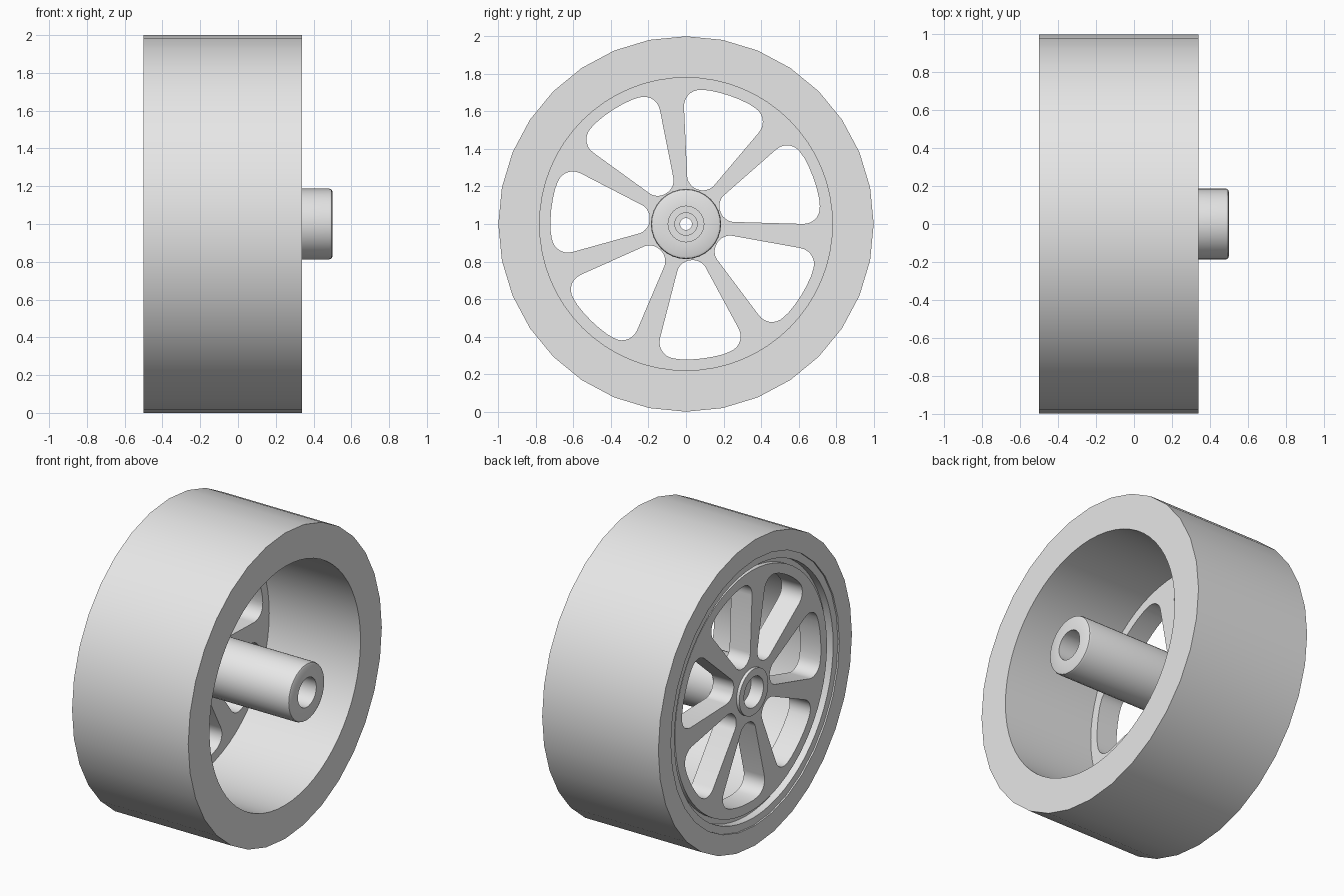
import bpy, bmesh
from math import radians, sin, cos, pi, tau
from mathutils import Vector, Matrix
from mathutils.geometry import interpolate_bezier

cube = bpy.data.objects.get("Cube")
if cube:
    bpy.data.objects.remove(cube, do_unlink=True)

# Single plain grey material
grey = bpy.data.materials.new("light_grey")
grey.use_nodes = True
color = (0.8, 0.8, 0.8, 1)
grey.diffuse_color = color
grey.node_tree.nodes["Principled BSDF"].inputs["Base Color"].default_value = color


def add_part(name, mesh):
    mesh.materials.clear()
    mesh.materials.append(grey)
    obj = bpy.data.objects.new(name, mesh)
    bpy.context.collection.objects.link(obj)
    bpy.ops.object.select_all(action="DESELECT")
    obj.select_set(True)
    bpy.context.view_layer.objects.active = obj
    bpy.ops.object.shade_smooth_by_angle(angle=radians(30))
    return obj


def lathe(name, profile, sides):
    """Revolve a closed (x, radius) profile around the wheel axle."""
    bm = bmesh.new()
    rings = []
    for i in range(sides):
        a = tau * i / sides
        rings.append([bm.verts.new((x, r * sin(a), 1 + r * cos(a))) for x, r in profile])
    count = len(profile)
    for i in range(sides):
        this, following = rings[i], rings[(i + 1) % sides]
        for j in range(count):
            k = (j + 1) % count
            bm.faces.new((this[j], this[k], following[k], following[j]))
    bmesh.ops.recalc_face_normals(bm, faces=bm.faces)
    mesh = bpy.data.meshes.new(name)
    bm.to_mesh(mesh)
    bm.free()
    return add_part(name, mesh)


def polar(r, a):
    return Vector((r * cos(a), r * sin(a), 0))


def circle(r, sides=64):
    return [polar(r, tau * i / sides) for i in range(sides)]


def window():
    """Outline of one opening between spokes, pointing along local X."""
    arc = [(polar(0.722, radians(a)), 0) for a in (-9, -4.5, 0, 4.5, 9)]
    corners = [(Vector((0.195, 0.057, 0)), 0.05), (Vector((0.195, -0.057, 0)), 0.05),
               (polar(0.722, radians(-20)), 0.1), *arc, (polar(0.722, radians(20)), 0.1)]
    outline = []
    for i, (p, cut) in enumerate(corners):
        if not cut:
            outline.append(p)
            continue
        before, after = corners[i - 1][0], corners[(i + 1) % len(corners)][0]
        a = p + (before - p).normalized() * cut
        b = p + (after - p).normalized() * cut
        outline += interpolate_bezier(a, a.lerp(p, 0.55), b.lerp(p, 0.55), b, 8)
    return outline


def spoke_plate(name, x_center, thickness):
    """Flat disc with seven rounded openings."""
    curve = bpy.data.curves.new(name, "CURVE")
    curve.dimensions = "2D"
    curve.fill_mode = "BOTH"
    curve.extrude = thickness / 2
    outlines = [circle(0.785), circle(0.14, 32)]
    shape = window()
    for i in range(7):
        turn = Matrix.Rotation(radians(19.8) + tau * i / 7, 3, "Z")
        outlines.append([turn @ p for p in shape])
    for points in outlines:
        spline = curve.splines.new("POLY")
        spline.points.add(len(points) - 1)
        for target, p in zip(spline.points, points):
            target.co = (p.x, p.y, 0, 1)
        spline.use_cyclic_u = True
    helper = bpy.data.objects.new(name + "_outline", curve)
    bpy.context.collection.objects.link(helper)
    graph = bpy.context.evaluated_depsgraph_get()
    mesh = bpy.data.meshes.new_from_object(helper.evaluated_get(graph))
    bpy.data.objects.remove(helper, do_unlink=True)
    # Stand the plate up: local X, Y, Z become world y, z, x
    stand = Matrix(((0, 0, 1, x_center), (1, 0, 0, 0), (0, 1, 0, 1), (0, 0, 0, 1)))
    mesh.transform(stand)
    bm = bmesh.new()
    bm.from_mesh(mesh)
    bmesh.ops.remove_doubles(bm, verts=bm.verts, dist=0.0001)
    bmesh.ops.recalc_face_normals(bm, faces=bm.faces)
    bm.to_mesh(mesh)
    bm.free()
    mesh.name = name
    return add_part(name, mesh)


# Outer tyre with broad flat tread
lathe("tyre", [(-0.5, 0.87), (-0.5, 1), (0.34, 1), (0.34, 0.87)], 32)

# Rim barrel with a stepped lip around the spokes
lathe("rim_barrel", [(0.34, 0.78), (0.34, 0.87), (-0.49, 0.87), (-0.49, 0.82),
                     (-0.44, 0.82), (-0.44, 0.78)], 64)

# Spokes
spoke_plate("spoke_plate", -0.395, 0.15)

# Long hub with a stepped bore and a shallow socket at the spoke side
lathe("hub", [(-0.49, 0.1), (-0.49, 0.15), (-0.44, 0.15), (-0.44, 0.187),
              (0.484, 0.187), (0.495, 0.183), (0.5, 0.172), (0.5, 0.095),
              (-0.28, 0.095), (-0.28, 0.06), (-0.34, 0.06), (-0.34, 0.032),
              (-0.4, 0.032), (-0.4, 0.1)], 32)
